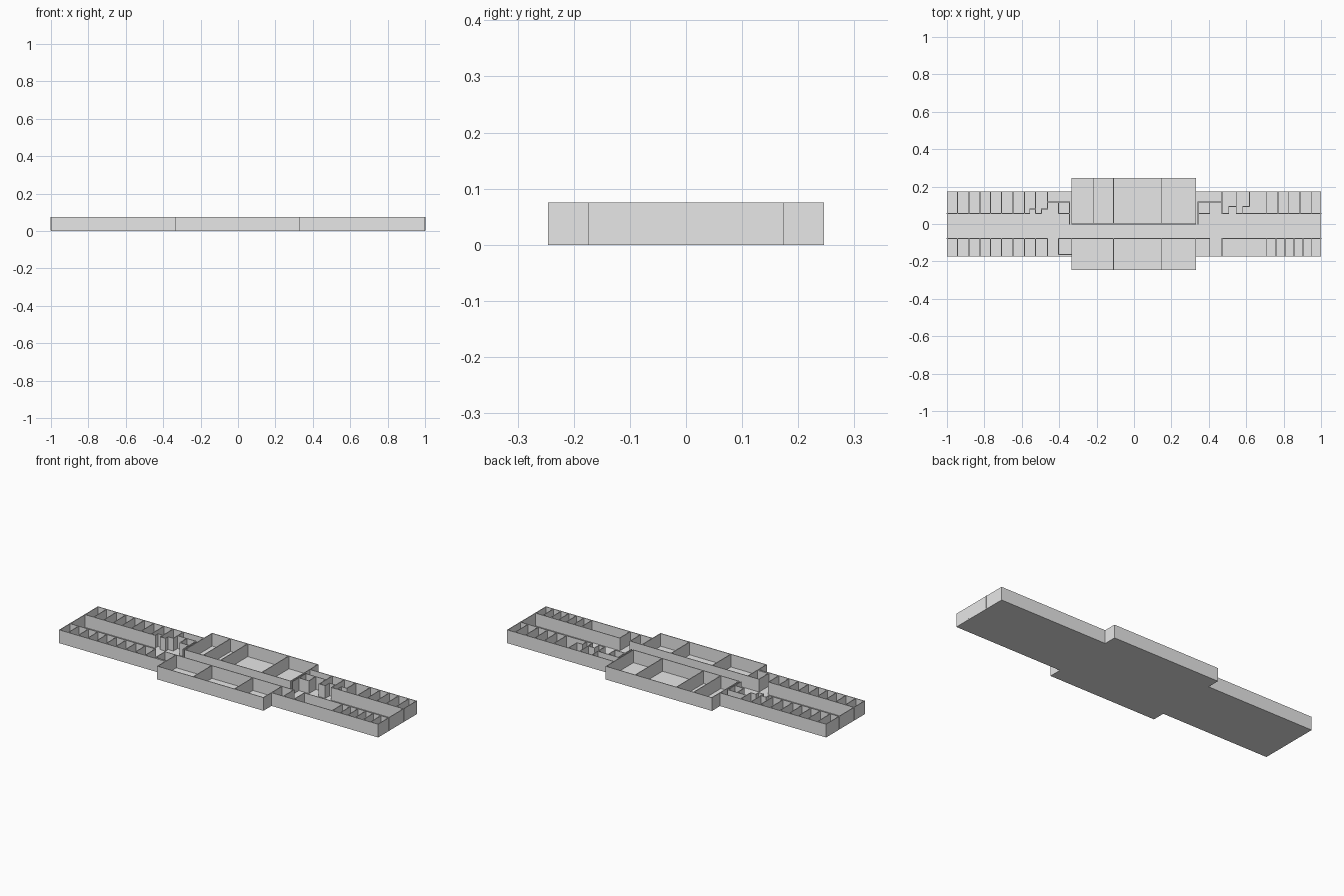
import bpy, bmesh

cube = bpy.data.objects.get("Cube")
if cube:
    bpy.data.objects.remove(cube, do_unlink=True)

H = 0.075      # wall height
T = 0.004      # wall thickness
FLOOR = 0.003  # slab thickness
WING, HALL = 0.174, 0.246        # half depths of wings and central block
XL, XR = -0.335, 0.332           # ends of the central block
NORTH, SOUTH = 0.056, -0.078     # corridor wall lines

grey = bpy.data.materials.new("plain grey")
grey.diffuse_color = (0.8, 0.8, 0.8, 1)
grey.use_nodes = True
grey.node_tree.nodes["Principled BSDF"].inputs["Base Color"].default_value = (0.8, 0.8, 0.8, 1)


def finish(name, bm):
    bmesh.ops.recalc_face_normals(bm, faces=bm.faces)
    mesh = bpy.data.meshes.new(name)
    bm.to_mesh(mesh)
    bm.free()
    mesh.materials.append(grey)
    bpy.context.collection.objects.link(bpy.data.objects.new(name, mesh))


def extrude_outline(bm, pts, z0, z1):
    face = bm.faces.new([bm.verts.new((x, y, z0)) for x, y in pts])
    out = bmesh.ops.extrude_face_region(bm, geom=[face])
    top = [g for g in out["geom"] if isinstance(g, bmesh.types.BMVert)]
    bmesh.ops.translate(bm, verts=top, vec=(0, 0, z1 - z0))


def walls(name, paths):
    """Each path is a run of axis-aligned wall segments."""
    bm = bmesh.new()
    h = T / 2
    for path in paths:
        for (xa, ya), (xb, yb) in zip(path, path[1:]):
            x0, x1 = min(xa, xb) - h, max(xa, xb) + h
            y0, y1 = min(ya, yb) - h, max(ya, yb) + h
            extrude_outline(bm, [(x0, y0), (x1, y0), (x1, y1), (x0, y1)], FLOOR, H)
    finish(name, bm)


def dividers(xs, y0, y1):
    return [[(x, y0), (x, y1)] for x in xs]


# Floor slab following the stepped outline
bm = bmesh.new()
extrude_outline(bm, [(-1, -WING), (XL, -WING), (XL, -HALL), (XR, -HALL), (XR, -WING), (1, -WING),
                     (1, WING), (XR, WING), (XR, HALL), (XL, HALL), (XL, WING), (-1, WING)], 0, FLOOR)
finish("floor_slab", bm)

# Outer walls, inset so their outside faces meet the slab edge
e = T / 2
W, D = WING - e, HALL - e
a, b = XL + e, XR - e
walls("wing_outer_walls", [
    [(a, -W), (-1 + e, -W), (-1 + e, W), (a, W)],
    [(b, -W), (1 - e, -W), (1 - e, W), (b, W)],
])
walls("hall_outer_walls", [
    [(a, SOUTH), (a, -D), (b, -D), (b, SOUTH)],
    [(a, 0), (a, D), (b, D), (b, 0)],
])

# Corridor walls
walls("corridor_walls", [
    [(-1, SOUTH), (-0.462, SOUTH)],
    [(-0.403, SOUTH), (0.405, SOUTH)],
    [(0.47, SOUTH), (1, SOUTH)],
    [(a, 0), (b, 0)],
    [(-1, NORTH), (-0.558, NORTH)],
    [(0.582, NORTH), (1, NORTH)],
])

# Rooms of the central block
walls("hall_dividers", dividers([-0.218, -0.11, 0.148], 0, D) + dividers([-0.11, 0.148], SOUTH, -D))

# Rows of small rooms in the wings
left = [-0.944, -0.882, -0.823, -0.767, -0.708, -0.647, -0.585, -0.526]
walls("left_wing_dividers", dividers(left, NORTH, W) + dividers(left + [-0.462], SOUTH, -W))
walls("right_wing_dividers",
      dividers([0.71, 0.77, 0.828, 0.887, 0.951], NORTH, W)
      + dividers([0.47, 0.71, 0.759, 0.807, 0.855, 0.903, 0.951], SOUTH, -W))

# Stepped niches and lobby boxes next to the central block
walls("left_lobby_walls", [
    [(-0.558, NORTH), (-0.558, 0.08), (-0.526, 0.08), (-0.526, NORTH), (-0.494, NORTH),
     (-0.494, 0.08), (-0.462, 0.08), (-0.462, 0.118), (-0.345, 0.118), (-0.345, 0)],
    [(-0.462, 0.118), (-0.462, W)],
    [(-0.403, 0.118), (-0.403, NORTH), (-0.345, NORTH)],
    [(-0.403, SOUTH), (-0.403, -0.163), (a, -0.163)],
])
walls("right_lobby_walls", [
    [(0.47, W), (0.47, NORTH), (0.507, NORTH), (0.507, 0.094), (0.547, 0.094), (0.547, W)],
    [(0.547, 0.094), (0.547, NORTH), (0.582, NORTH), (0.582, 0.094), (0.617, 0.094), (0.617, W)],
    [(0.47, 0.118), (0.342, 0.118), (0.342, 0)],
    [(0.405, 0.118), (0.405, NORTH), (0.342, NORTH)],
    [(0.405, SOUTH), (0.405, -W)],
])
